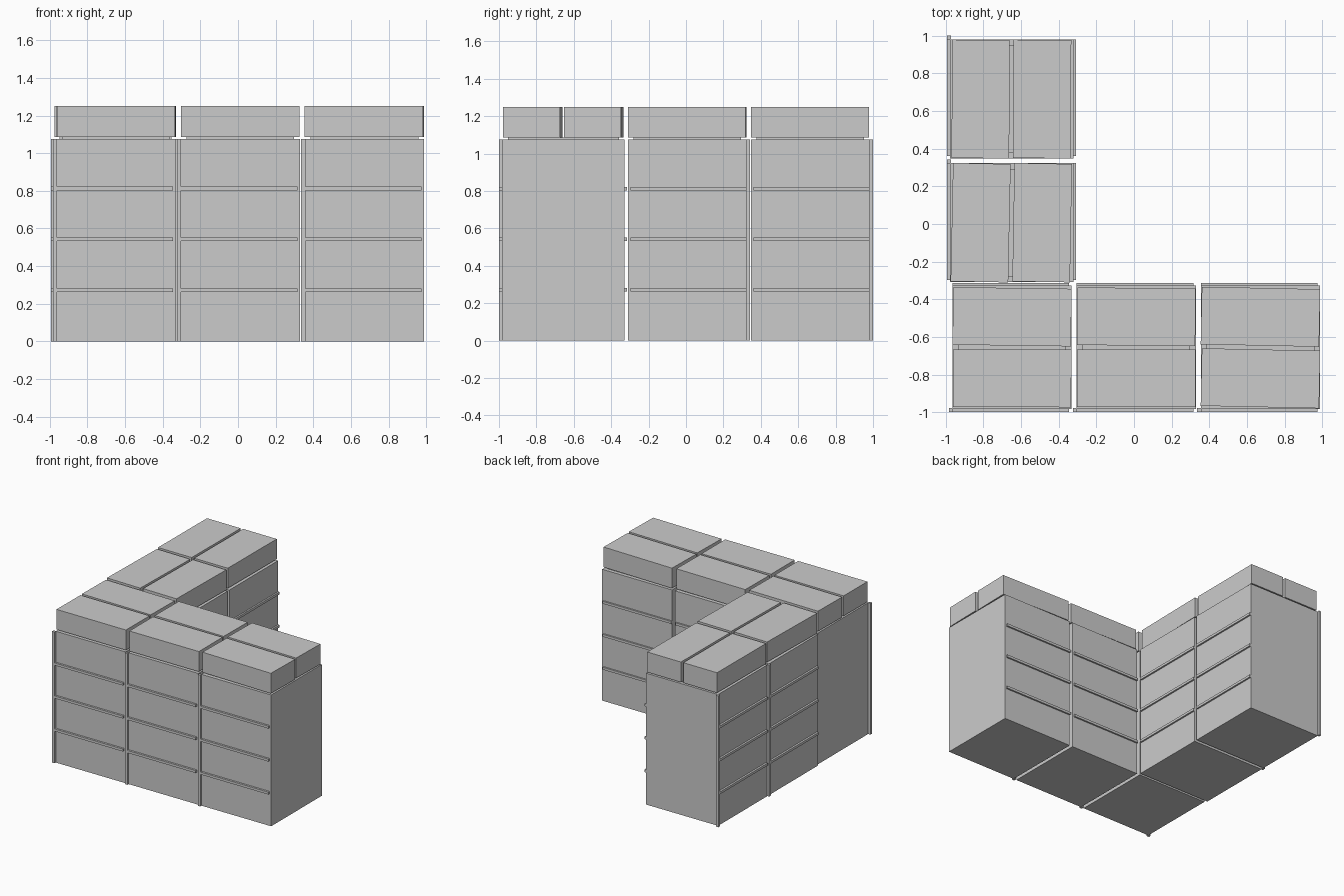
import bpy
from math import radians
from mathutils import Matrix, Vector

if "Cube" in bpy.data.objects:
    bpy.data.objects.remove(bpy.data.objects["Cube"])

grey = bpy.data.materials.new("light grey")
grey.use_nodes = True
grey.diffuse_color = (0.6, 0.6, 0.6, 1)
grey.node_tree.nodes["Principled BSDF"].inputs["Base Color"].default_value = (0.6, 0.6, 0.6, 1)

WIDTH, DEPTH, HEIGHT = 0.633, 0.655, 1.075
HX, HY = WIDTH / 2, DEPTH / 2


def block(name, low, high, frame, turn=0):
    """Box between two corners in a unit's frame, turned about its own upright axis."""
    low, high = Vector(low), Vector(high)
    bpy.ops.mesh.primitive_cube_add(size=1)
    ob = bpy.context.object
    ob.name = name
    ob.data.transform(Matrix.Diagonal((*(high - low), 1)))
    ob.matrix_world = (frame @ Matrix.Translation((low + high) / 2)
                       @ Matrix.Rotation(radians(turn), 4, "Z"))
    ob.data.materials.append(grey)


def unit(label, x, y, heading, turns):
    frame = Matrix.Translation((x, y, 0)) @ Matrix.Rotation(radians(heading), 4, "Z")
    block(label + "_body", (-HX, -HY, 0), (HX, HY, HEIGHT), frame)
    # upright strip on the outer front corner
    block(label + "_corner_strip", (-HX - 0.02, -HY - 0.016, 0),
          (-HX + 0.002, -HY + 0.004, HEIGHT), frame)
    # ledges across both long faces
    for i in range(1, 4):
        z = 0.27 * i
        for side, y0, y1 in (("front", -HY - 0.016, -HY + 0.01),
                             ("back", HY - 0.01, HY + 0.013)):
            block(f"{label}_{side}_ledge_{i}", (-HX, y0, z - 0.008),
                  (HX - 0.013, y1, z + 0.012), frame)
    # low plinth and the two loose boxes resting on it
    block(label + "_plinth", (-HX + 0.03, -HY + 0.03, HEIGHT - 0.01),
          (HX - 0.03, HY - 0.03, 1.085), frame)
    for side, centre, turn in zip(("front", "back"), (-0.165, 0.162), turns):
        block(f"{label}_{side}_top_box", (-HX + 0.002, centre - 0.153, 1.085),
              (HX - 0.002, centre + 0.153, 1.25), frame, turn)


# row of three along the front
for i, turns in enumerate([(-0.2, -0.8), (0, -0.6), (-1.2, -1.2)]):
    unit(f"row_unit_{i + 1}", -0.648 + 0.66 * i, -0.655, 0, turns)
# wing of two running back
for i, turns in enumerate([(-0.3, -0.3), (-1.2, -1)]):
    unit(f"wing_unit_{i + 1}", -0.65, 0.664 - 0.657 * i, -90, turns)
